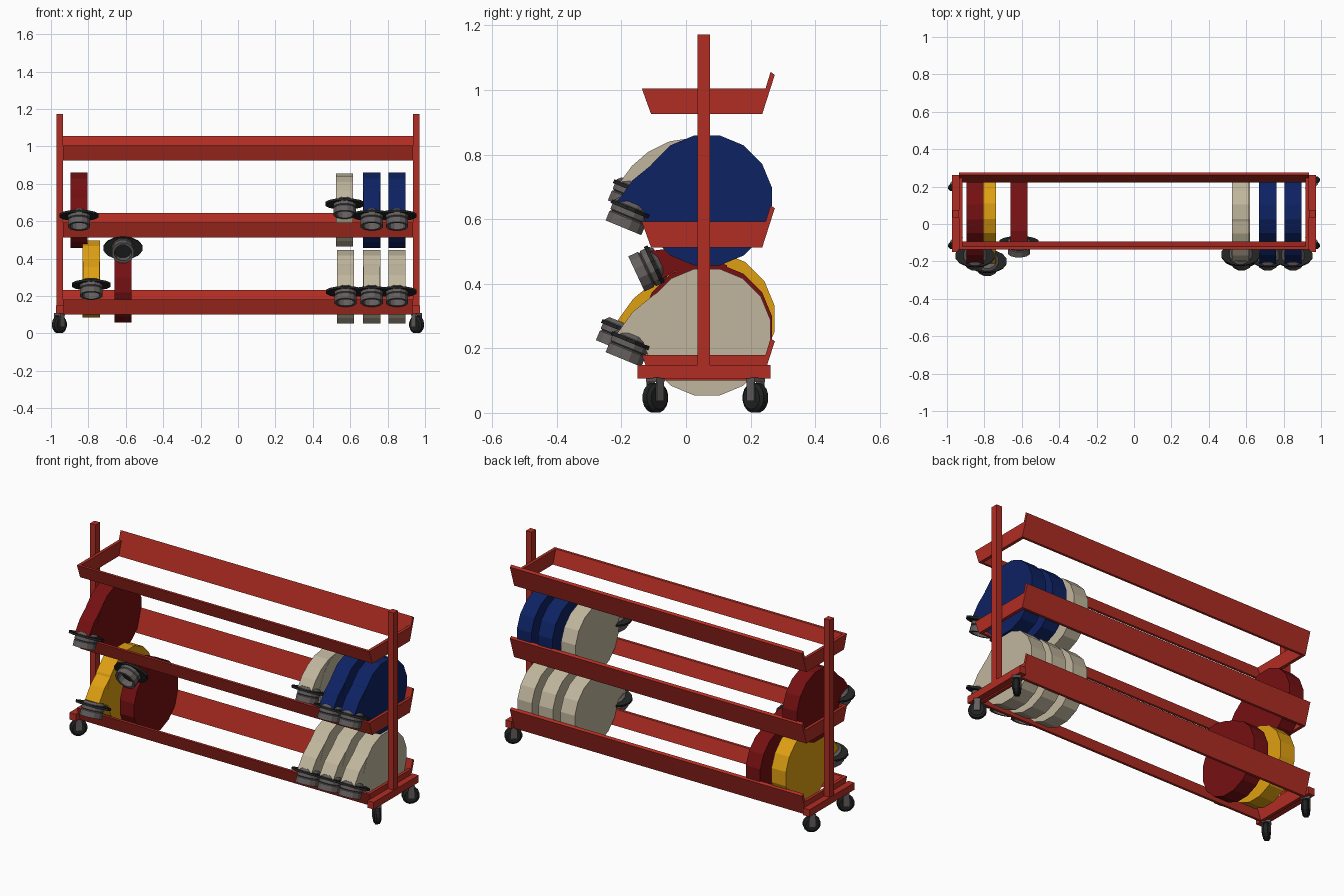
import bpy, bmesh, math
from mathutils import Matrix, Vector

if "Cube" in bpy.data.objects:
    bpy.data.objects.remove(bpy.data.objects["Cube"], do_unlink=True)


def material(name, rgb):
    m = bpy.data.materials.new(name)
    m.use_nodes = True
    m.diffuse_color = (*rgb, 1)
    m.node_tree.nodes["Principled BSDF"].inputs["Base Color"].default_value = (*rgb, 1)
    return m


RED = material("frame_red", (0.44, 0.026, 0.017))
DARK_RED = material("dark_red_hose", (0.18, 0.005, 0.006))
BLUE = material("blue_hose", (0.004, 0.016, 0.125))
YELLOW = material("yellow_hose", (0.74, 0.35, 0.006))
CREAM = material("cream_hose", (0.53, 0.47, 0.34))
GREY = material("coupling_grey", (0.13, 0.115, 0.115))
BLACK = material("rubber_black", (0.015, 0.016, 0.016))


def finish(name, bm, mat):
    bmesh.ops.recalc_face_normals(bm, faces=bm.faces)
    mesh = bpy.data.meshes.new(name)
    bm.to_mesh(mesh)
    bm.free()
    mesh.materials.append(mat)
    ob = bpy.data.objects.new(name, mesh)
    bpy.context.collection.objects.link(ob)
    return ob


def prism(name, profile, x0, x1, mat):
    """Extrude a closed (y, z) profile along x."""
    bm = bmesh.new()
    face = bm.faces.new([bm.verts.new((x0, y, z)) for y, z in profile])
    ext = bmesh.ops.extrude_face_region(bm, geom=[face])["geom"]
    verts = [v for v in ext if isinstance(v, bmesh.types.BMVert)]
    bmesh.ops.translate(bm, verts=verts, vec=(x1 - x0, 0, 0))
    return finish(name, bm, mat)


def box(name, x0, x1, y0, y1, z0, z1, mat):
    return prism(name, [(y0, z0), (y1, z0), (y1, z1), (y0, z1)], x0, x1, mat)


def lathe(name, profile, sides, matrix, mat):
    """Turn an (r, z) profile around local z, closing both ends."""
    bm = bmesh.new()
    rings = []
    for r, z in profile:
        angles = [math.tau * (i + 0.5) / sides for i in range(sides)]
        rings.append([bm.verts.new(matrix @ Vector((r * math.cos(a), r * math.sin(a), z)))
                      for a in angles])
    for a, b in zip(rings, rings[1:]):
        for i in range(sides):
            j = (i + 1) % sides
            bm.faces.new((a[i], a[j], b[j], b[i]))
    bm.faces.new(rings[0])
    bm.faces.new(rings[-1])
    return finish(name, bm, mat)


def strip(path):
    """Thicken a path of (y, z, half thickness) into a closed profile."""
    upper, lower = [], []
    for i, (y, z, h) in enumerate(path):
        a, b = path[max(i - 1, 0)], path[min(i + 1, len(path) - 1)]
        d = Vector((b[0] - a[0], b[1] - a[1])).normalized()
        upper.append((y + d.y * h, z - d.x * h))
        lower.append((y - d.y * h, z + d.x * h))
    return upper + lower[::-1]


def axis_frame(origin, axis):
    """Frame whose z follows the axis while x stays along the rack."""
    z = Vector(axis).normalized()
    x = Vector((1, 0, 0))
    m = Matrix((x, z.cross(x), z)).transposed().to_4x4()
    m.translation = origin
    return m


# Three trays with outward leaning rails
for level, z in (("bottom", 0.1), ("middle", 0.512), ("top", 0.925)):
    prism(level + "_front_rail", [(-0.108, z), (-0.094, z), (-0.121, z + 0.08), (-0.137, z + 0.08)],
          -0.935, 0.935, RED)
    prism(level + "_back_rail", [(0.222, z), (0.236, z), (0.275, z + 0.122), (0.262, z + 0.131)],
          -0.935, 0.935, RED)
    for side, s in (("left", 1), ("right", -1)):
        prism(f"{level}_{side}_end_plate",
              [(-0.107, z), (0.235, z), (0.259, z + 0.08), (-0.135, z + 0.08)],
              s * 0.918, s * 0.936, RED)

# Posts, feet and swivelled casters
for side, s in (("left", 1), ("right", -1)):
    box(side + "_post", s * 0.935, s * 0.971, 0.035, 0.075, 0.13, 1.172, RED)
    box(side + "_foot", s * 0.933, s * 0.973, -0.15, 0.262, 0.107, 0.148, RED)
    for end, y in (("front", -0.095), ("back", 0.215)):
        turn = math.radians(-45 if (end, side) == ("front", "left") else 45)
        spin = Matrix.Translation((s * 0.955, y, 0.047)) @ Matrix.Rotation(turn, 4, 'Z')
        wheel = spin @ Matrix.Rotation(math.pi / 2, 4, 'X')
        lathe(f"{end}_{side}_wheel",
              [(0.036, -0.018), (0.047, -0.01), (0.047, 0.01), (0.036, 0.018)], 16, wheel, BLACK)
        for k in (-1, 1):
            cheek = box(f"{end}_{side}_fork", -0.016, 0.016, k * 0.018, k * 0.023, -0.01, 0.06, GREY)
            cheek.data.transform(spin)
        stem = box(f"{end}_{side}_fork_top", -0.018, 0.018, -0.023, 0.023, 0.049, 0.062, GREY)
        stem.data.transform(spin)

# Tail paths, relative to the centre of each coil
HANGING = [(-0.08, 0.15, 0.02), (-0.15, 0.092, 0.028), (-0.2, 0.04, 0.038), (-0.236, -0.03, 0.05)]
LOOPED = [(-0.03, 0.182, 0.012), (-0.11, 0.165, 0.017), (-0.165, 0.13, 0.025),
          (-0.2, 0.085, 0.038), (-0.23, 0.025, 0.05)]
RAISED = [(0.06, 0.185, 0.012), (-0.03, 0.205, 0.028), (-0.1, 0.215, 0.036), (-0.165, 0.195, 0.048)]
DOWN, FORWARD = (0, -0.38, -0.92), (0, -0.9, -0.42)


def hose(name, x, y, z, radius, mat, tail, base, axis):
    # Rolled coil
    coil = Matrix.Translation((x, y, z)) @ Matrix.Rotation(math.pi / 2, 4, 'Y')
    lathe(name + "_coil", [(radius, -0.046), (radius, 0.046)], 16, coil, mat)
    # Loose end
    path = [(y + a, z + b, h) for a, b, h in tail]
    prism(name + "_tail", strip(path), x - 0.045, x + 0.045, mat)
    # Hollow coupling with a winged collar
    frame = axis_frame((x, y + base[0], z + base[1]), axis)
    lathe(name + "_coupling",
          [(0.05, -0.012), (0.062, 0.0), (0.062, 0.03), (0.056, 0.034), (0.062, 0.038),
           (0.062, 0.07), (0.047, 0.07), (0.047, 0.03)], 12, frame, GREY)
    lathe(name + "_coupling_bore", [(0.046, 0.03), (0.046, 0.034)], 12, frame, BLACK)
    wings = frame @ Matrix.Diagonal((0.106, 0.066, 1, 1))
    lathe(name + "_collar", [(1, 0.002), (1, 0.014)], 14, wings, BLACK)


# Hoses on the middle tray
LOW = (-0.232, -0.02)
for name, x, mat in (("upper_red_hose", -0.85, DARK_RED),
                     ("inner_blue_hose", 0.715, BLUE), ("outer_blue_hose", 0.85, BLUE)):
    hose(name, x, 0.065, 0.658, 0.205, mat, HANGING, LOW, DOWN)
hose("upper_cream_hose", 0.57, 0.065, 0.66, 0.2, CREAM, LOOPED, (-0.225, 0.04), DOWN)

# Hoses on the bottom tray
for name, x in (("inner", 0.575), ("centre", 0.715), ("outer", 0.85)):
    hose(name + "_cream_hose", x, 0.065, 0.25, 0.2, CREAM, HANGING, LOW, DOWN)
hose("yellow_hose", -0.785, 0.068, 0.292, 0.21, YELLOW, HANGING, (-0.265, -0.025), DOWN)
hose("lower_red_hose", -0.615, 0.065, 0.26, 0.205, DARK_RED, RAISED, (-0.155, 0.2), FORWARD)
